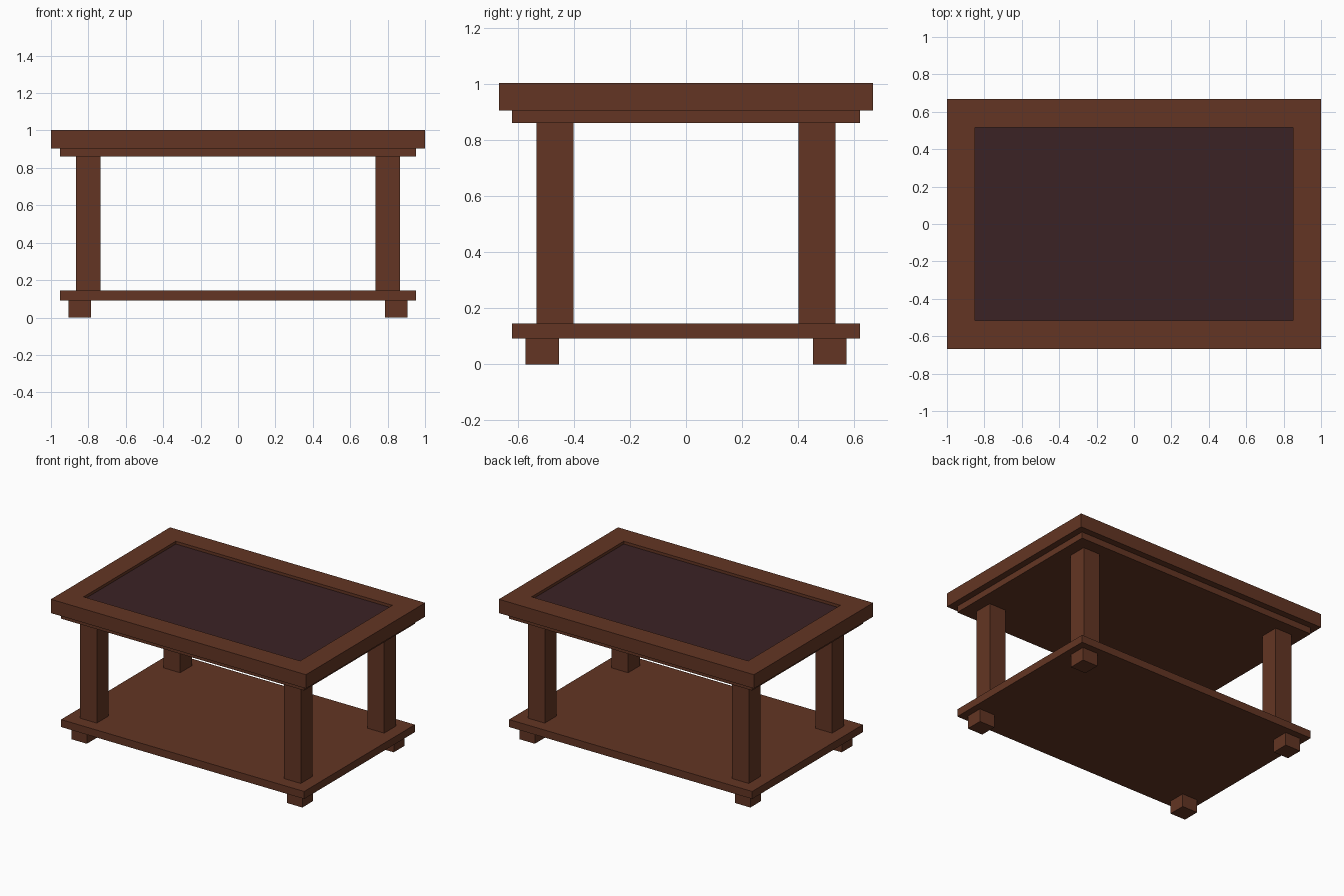
import bpy
import bmesh
from mathutils import Vector

if "Cube" in bpy.data.objects:
    bpy.data.objects.remove(bpy.data.objects["Cube"], do_unlink=True)


def make_material(name, colour):
    mat = bpy.data.materials.new(name)
    mat.use_nodes = True
    mat.diffuse_color = colour
    mat.node_tree.nodes["Principled BSDF"].inputs["Base Color"].default_value = colour
    return mat


wood = make_material("brown wood", (0.125, 0.036, 0.017, 1))
dark = make_material("dark panel", (0.044, 0.0165, 0.018, 1))


def box(name, low, high):
    """Flat-shaded box between two opposite corners."""
    low, high = Vector(low), Vector(high)
    bm = bmesh.new()
    bmesh.ops.create_cube(bm, size=1)
    bmesh.ops.scale(bm, vec=high - low, verts=bm.verts)
    bmesh.ops.translate(bm, vec=(low + high) / 2, verts=bm.verts)
    mesh = bpy.data.meshes.new(name)
    bm.to_mesh(mesh)
    bm.free()
    mesh.materials.append(wood)
    obj = bpy.data.objects.new(name, mesh)
    bpy.context.collection.objects.link(obj)
    return obj


# Table top with a sunken dark panel
top = box("table_top", (-1, -0.667, 0.905), (1, 0.667, 1.003))
top.data.materials.append(dark)
bm = bmesh.new()
bm.from_mesh(top.data)
bm.normal_update()
upper = max(bm.faces, key=lambda f: f.normal.z)
bmesh.ops.inset_region(bm, faces=[upper], thickness=0.151, use_even_offset=True)
panel = bmesh.ops.extrude_discrete_faces(bm, faces=[upper])["faces"][0]
bmesh.ops.translate(bm, vec=(0, 0, -0.02), verts=panel.verts)
panel.material_index = 1
bmesh.ops.recalc_face_normals(bm, faces=bm.faces)
bm.to_mesh(top.data)
bm.free()

# Board under the top, and the lower shelf
box("under_board", (-0.953, -0.62, 0.86), (0.953, 0.62, 0.905))
box("lower_shelf", (-0.953, -0.62, 0.092), (0.953, 0.62, 0.145))

# Legs between the boards and feet below the shelf, at each corner
for x_name, sx in (("left", 1), ("right", -1)):
    for y_name, sy in (("front", -1), ("back", 1)):
        for part, cx, cy, half, z0, z1 in (
            ("leg", 0.8, 0.467, 0.066, 0.145, 0.86),
            ("foot", 0.845, 0.512, 0.06, 0, 0.092),
        ):
            x, y = sx * cx, sy * cy
            box(f"{y_name}_{x_name}_{part}",
                (x - half, y - half, z0), (x + half, y + half, z1))
